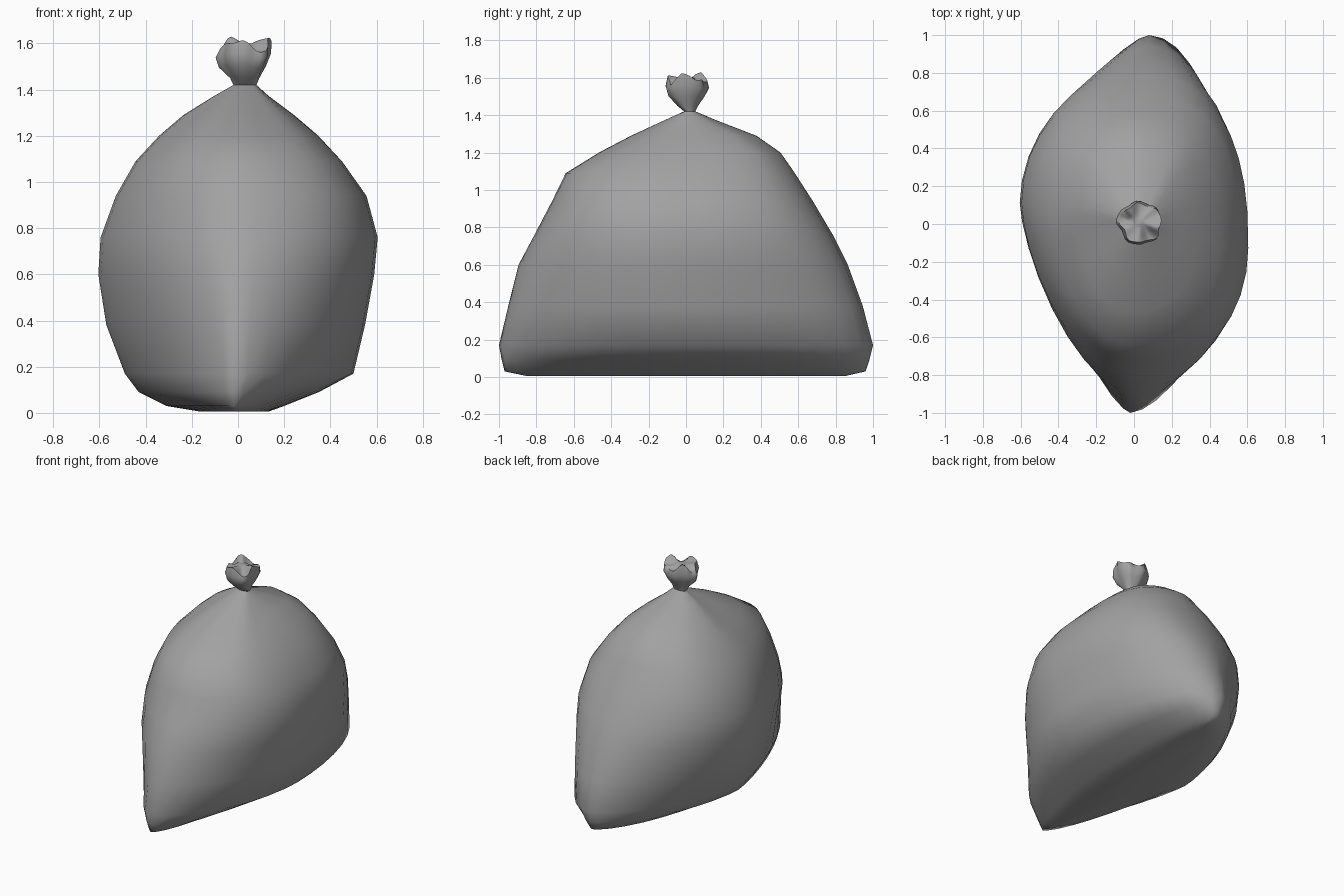
import bpy, bmesh, math

if "Cube" in bpy.data.objects:
    bpy.data.objects.remove(bpy.data.objects["Cube"])

SEG = 36
MID_X = 0.03  # the neck and both pointed ends sit just right of centre
# fullness change per quadrant (right?, back?) at the base and at the shoulders
FULL = {(True, True): (.28, .6), (False, True): (-.06, .0),
        (False, False): (-.22, -.28), (True, False): (.16, -.1)}

grey = bpy.data.materials.new("dark_plastic")
grey.diffuse_color = (0.36, 0.36, 0.36, 1)
grey.use_nodes = True
grey.node_tree.nodes["Principled BSDF"].inputs["Base Color"].default_value = grey.diffuse_color


def spow(v, e):
    return math.copysign(abs(v) ** e, v)


def loft(name, rings, bottom_cap, top_cap, skew):
    """Skin a stack of pinched-ellipse rings: (z, x0, x1, y0, y1, power, pleat, jag)."""
    bm = bmesh.new()
    loops = []
    for z, x0, x1, y0, y1, power, pleat, jag in rings:
        cy, b = (y0 + y1) / 2, (y1 - y0) / 2
        twist = skew * min(1, z / 0.4)
        h = min(1, z / 1.1)
        loop = []
        for i in range(SEG):
            t = 2 * math.pi * i / SEG
            right, back = math.cos(t) > 0, math.sin(t) > 0
            a = x1 - MID_X if right else MID_X - x0
            low, high = FULL[right, back]
            p = power + low + (high - low) * h
            c, s = spow(math.cos(t), 2 / p), spow(math.sin(t), 2 / p)
            # gathered folds running down from the neck
            fold = 1 - pleat * (0.5 + 0.3 * math.cos(5 * t + 0.6) + 0.2 * math.cos(8 * t + 2))
            x = MID_X + a * c * fold + 0.05 * b * s * abs(s)
            y = cy + b * s * fold - twist * a * c * abs(c)
            dz = jag * (math.cos(3 * t - 0.3) + 0.7 * math.cos(5 * t + 1)) / 1.7
            loop.append(bm.verts.new((x, y, z + dz)))
        loops.append(loop)
    for lo, hi in zip(loops, loops[1:]):
        for i in range(SEG):
            j = (i + 1) % SEG
            bm.faces.new((lo[i], lo[j], hi[j], hi[i]))
    if bottom_cap:
        bm.faces.new(loops[0][::-1])
    if top_cap:
        bm.faces.new(loops[-1])
    bm.normal_update()
    me = bpy.data.meshes.new(name)
    bm.to_mesh(me)
    bm.free()
    me.materials.append(grey)
    ob = bpy.data.objects.new(name, me)
    bpy.context.collection.objects.link(ob)
    bpy.ops.object.select_all(action='DESELECT')
    ob.select_set(True)
    bpy.context.view_layer.objects.active = ob
    bpy.ops.object.shade_smooth_by_angle(angle=math.radians(70))
    return ob


# Filled sack: long pinched seam at the base, round shoulders, gathered neck
loft("bag_body", [
    (0.005, -.16, .13, -.85, .85, 1.6, 0, 0),
    (0.03, -.31, .20, -.97, .96, 1.6, 0, 0),
    (0.09, -.43, .35, -.985, .98, 1.6, 0, 0),
    (0.17, -.49, .50, -1.0, 1.0, 1.58, 0, 0),
    (0.38, -.57, .55, -.95, .945, 1.65, 0, 0),
    (0.60, -.605, .59, -.895, .865, 1.8, 0, 0),
    (0.76, -.595, .605, -.81, .785, 1.95, 0, 0),
    (0.94, -.53, .56, -.72, .68, 2.1, .01, 0),
    (1.09, -.445, .455, -.65, .585, 2.15, .02, 0),
    (1.20, -.345, .355, -.48, .51, 2.1, .05, 0),
    (1.29, -.24, .25, -.31, .38, 2, .08, 0),
    (1.37, -.11, .14, -.13, .17, 2, .10, 0),
    (1.42, -.02, .08, -.01, .05, 2, 0, 0),
], True, False, 0.2)

# Flared, crumpled tuft above the tie, gathered shut at the top
loft("bag_tuft", [
    (1.42, -.02, .08, -.01, .05, 2, 0, 0),
    (1.45, -.035, .095, -.05, .065, 2, .1, 0),
    (1.50, -.085, .125, -.10, .10, 2, .1, .005),
    (1.55, -.10, .15, -.12, .125, 2, .15, .015),
    (1.595, -.085, .155, -.11, .115, 2, .2, .035),
    (1.59, -.04, .10, -.06, .07, 2, .15, .03),
    (1.60, -.01, .06, -.02, .04, 2, 0, 0),
], False, True, 0.1)
